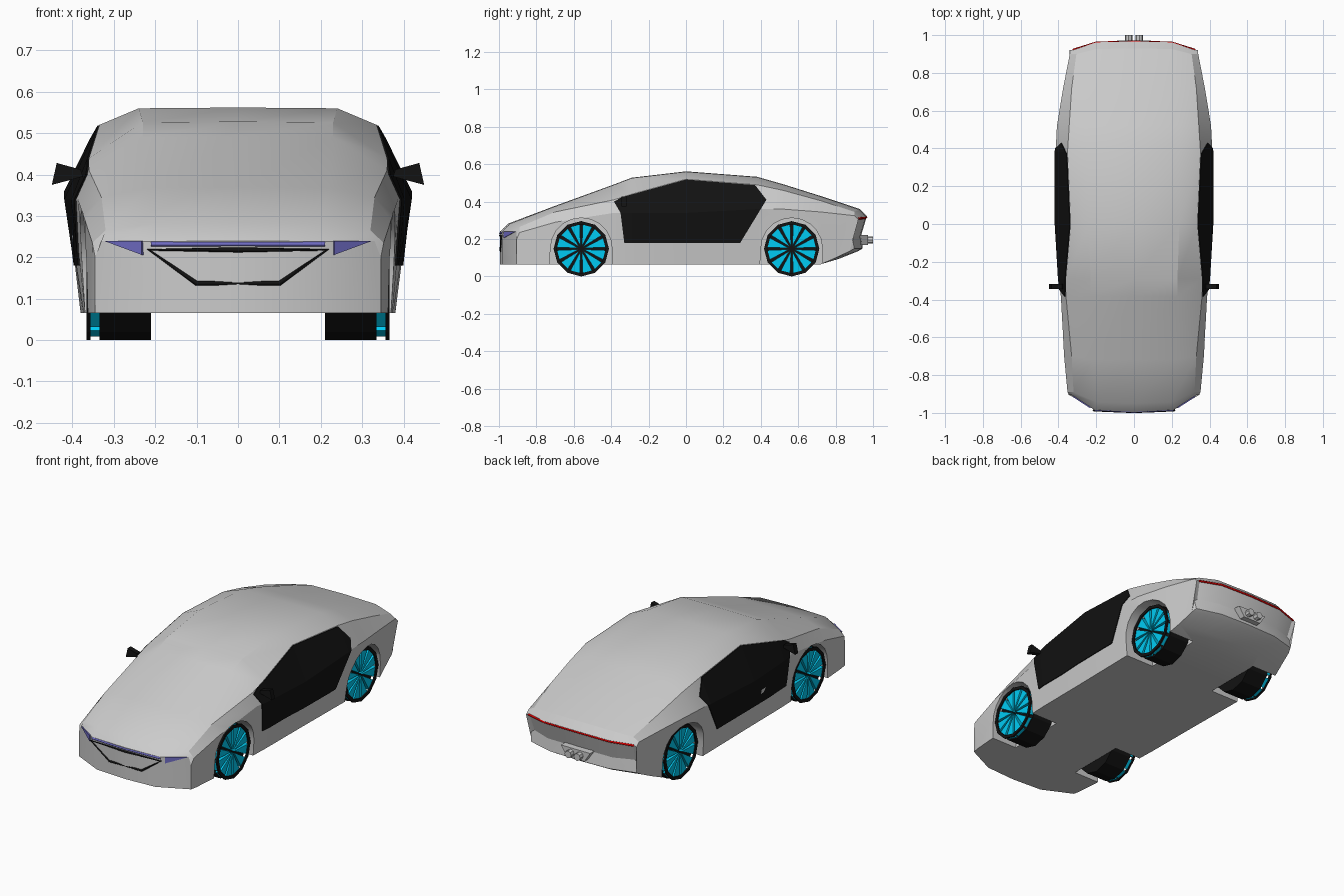
import bpy, bmesh
from math import sin, cos, pi, radians

if "Cube" in bpy.data.objects:
    bpy.data.objects.remove(bpy.data.objects["Cube"])


def material(name, rgb):
    m = bpy.data.materials.new(name)
    m.diffuse_color = (*rgb, 1)
    m.use_nodes = True
    m.node_tree.nodes["Principled BSDF"].inputs["Base Color"].default_value = m.diffuse_color
    return m


BLACK = material("black", (0.006, 0.006, 0.006))
CYAN = material("cyan", (0.0, 0.6, 0.9))
BLUE = material("lamp_blue", (0.16, 0.15, 0.55))
RED = material("lamp_red", (0.7, 0.0, 0.0))


def finish(name, bm, mat=None):
    bmesh.ops.recalc_face_normals(bm, faces=bm.faces[:])
    me = bpy.data.meshes.new(name)
    bm.to_mesh(me)
    bm.free()
    ob = bpy.data.objects.new(name, me)
    bpy.context.collection.objects.link(ob)
    if mat:
        me.materials.append(mat)
    return ob


def prism(name, polys, axis, a, b, mat=None, mirror=True):
    """Extrude 2D outlines along x or y from a to b, optionally mirrored in x."""
    bm = bmesh.new()
    for s in ((1, -1) if mirror else (1,)):
        for poly in polys:
            rings = []
            for t in (a, b):
                rings.append([bm.verts.new((s * t, u, v) if axis == 'x' else (s * u, t, v))
                              for u, v in poly])
            n = len(poly)
            bm.faces.new(rings[0])
            bm.faces.new(rings[1][::-1])
            for i in range(n):
                j = (i + 1) % n
                bm.faces.new((rings[0][i], rings[0][j], rings[1][j], rings[1][i]))
    return finish(name, bm, mat)


def activate(ob):
    bpy.ops.object.select_all(action='DESELECT')
    ob.select_set(True)
    bpy.context.view_layer.objects.active = ob


def boolean(ob, cutter, op):
    cutter.hide_render = True
    mod = ob.modifiers.new("cut", 'BOOLEAN')
    mod.operation, mod.object, mod.solver = op, cutter, 'EXACT'
    activate(ob)
    bpy.ops.object.modifier_apply(modifier=mod.name)
    bpy.data.objects.remove(cutter)


def strip(name, pts, radius, mat, closed=False):
    """Thin square-section bar along a path."""
    cu = bpy.data.curves.new(name, 'CURVE')
    cu.dimensions = '3D'
    cu.bevel_depth, cu.bevel_resolution, cu.use_fill_caps = radius, 0, True
    sp = cu.splines.new('POLY')
    sp.points.add(len(pts) - 1)
    for p, co in zip(sp.points, pts):
        p.co = (*co, 1)
    sp.use_cyclic_u = closed
    ob = bpy.data.objects.new(name, cu)
    bpy.context.collection.objects.link(ob)
    cu.materials.append(mat)
    activate(ob)
    bpy.ops.object.convert(target='MESH')


# Body stations: y, floor y, corner sweep, roof z, roof edge x,
# shoulder x z, belt x z, floor edge x, floor z
STATIONS = [
    (-.995, -.995, .09, .24, .21, .33, .24, .345, .20, .345, .065),
    (-.95, -.93, .06, .283, .20, .32, .265, .352, .235, .352, .065),
    (-.72, -.72, .02, .37, .22, .33, .345, .37, .29, .365, .065),
    (-.385, -.385, 0, .492, .23, .36, .41, .387, .34, .37, .065),
    (-.29, -.29, 0, .528, .23, .36, .44, .398, .34, .373, .065),
    (0, 0, 0, .562, .24, .335, .52, .415, .34, .375, .065),
    (.38, .38, 0, .533, .24, .352, .49, .415, .36, .38, .065),
    (.52, .52, 0, .493, .24, .343, .46, .408, .36, .383, .065),
    (.72, .72, 0, .43, .22, .33, .405, .375, .345, .365, .065),
    (.93, .82, -.03, .36, .20, .305, .345, .34, .325, .35, .095),
    (.967, .92, -.045, .322, .20, .32, .315, .34, .305, .335, .135),
    (.935, .945, -.045, .215, .20, .31, .215, .33, .20, .325, .15),
]


def make_body(name, widen=1.0, mat=None):
    bm = bmesh.new()
    rings = []
    for y, yf, b, zc, xt, xs, zs, xm, zm, xb, zf in STATIONS:
        half = [(xt, y + .12 * b, zc - .002), (xs, y + b, zs), (xm, y + b, zm),
                (xb, yf + b, zf), (.18, yf + .12 * b, zf)]
        pts = [(0, y, zc)] + half + [(0, yf, zf)] + [(-p[0], p[1], p[2]) for p in half[::-1]]
        rings.append([bm.verts.new((p[0] * widen, p[1], p[2])) for p in pts])
    for r, q in zip(rings, rings[1:]):
        for i in range(12):
            j = (i + 1) % 12
            bm.faces.new((r[i], r[j], q[j], q[i]))
    for r in (rings[0], rings[-1]):
        for cap in ((0, 1, 5, 6), (1, 2, 3, 4, 5), (0, 6, 7, 11), (7, 8, 9, 10, 11)):
            bm.faces.new([r[i] for i in cap])
    return finish(name, bm, mat)


# Body shell with wheel wells cut out
AXLES = {"front": -.56, "rear": .565}
WZ, WR = .148, .148
wells = []
for yc in AXLES.values():
    wells.append([(yc + .165 * cos(pi * i / 10), WZ + .165 * sin(pi * i / 10)) for i in range(11)]
                 + [(yc - .172, 0), (yc + .165, 0)])
body = make_body("body")
boolean(body, prism("well_cutter", wells, 'x', .205, .6), 'DIFFERENCE')
activate(body)
bpy.ops.object.shade_smooth_by_angle(angle=radians(25))

# Side windows: a slightly wider copy of the shell trimmed to the window outline
glass = make_body("side_windows", 1.012, BLACK)
outline = [(-.385, .40), (-.345, .423), (0, .518), (.37, .488), (.43, .41),
           (.29, .18), (-.33, .18), (-.35, .34)]
boolean(glass, prism("window_cutter", [outline], 'x', .31, .6, BLACK), 'INTERSECT')

# Wheels: tyre, angular blades and outer rim ring on both sides
for end, yc in AXLES.items():
    def polar(r, deg):
        return (yc + r * cos(radians(deg)), WZ + r * sin(radians(deg)))
    prism(end + "_tyres", [[polar(WR, 30 * i) for i in range(12)]], 'x', .21, .335, BLACK)
    prism(end + "_blades", [[polar(.014, 30 * i + 15), polar(.14, 30 * i + 3.5),
                             polar(.14, 30 * i + 26.5)] for i in range(12)],
          'x', .333, .36, CYAN)
    prism(end + "_rims", [[polar(.131, 30 * i), polar(WR, 30 * i), polar(WR, 30 * i + 30),
                           polar(.131, 30 * i + 30)] for i in range(12)],
          'x', .357, .366, BLACK)

# Nose: grille outline, light bar and triangular headlamps
strip("grille_frame", [(-.215, -.986, .218), (0, -.995, .218), (.215, -.986, .218),
                       (.1, -.991, .137), (-.1, -.991, .137)], .006, BLACK, True)
strip("light_bar", [(-.21, -.984, .232), (0, -.994, .232), (.21, -.984, .232)], .006, BLUE)
bm = bmesh.new()
for s in (1, -1):
    tri = [(.23, -.971, .24), (.23, -.971, .206), (.322, -.911, .24)]
    out = [bm.verts.new((s * (x + .003), y - .004, z)) for x, y, z in tri]
    inn = [bm.verts.new((s * (x - .006), y + .01, z)) for x, y, z in tri]
    bm.faces.new(out)
    bm.faces.new(inn[::-1])
    for i in range(3):
        j = (i + 1) % 3
        bm.faces.new((out[i], out[j], inn[j], inn[i]))
finish("headlamps", bm, BLUE)

# Tail: light strip, exhaust plate and twin pipes
strip("tail_light", [(-.325, .921, .309), (-.2, .96, .314), (0, .965, .316),
                     (.2, .96, .314), (.325, .921, .309)], .006, RED)
prism("exhaust_plate", [[(-.09, .222), (.09, .222), (.055, .168), (-.055, .168)]],
      'y', .925, .972, mirror=False)
prism("exhaust_pipes", [[(.028 + .02 * cos(pi * i / 4), .195 + .02 * sin(pi * i / 4))
                         for i in range(8)]], 'y', .95, 1.0)

# Door mirrors
prism("door_mirrors", [[(.375, .395), (.45, .375), (.438, .428), (.38, .412)]],
      'y', -.345, -.318, BLACK)
